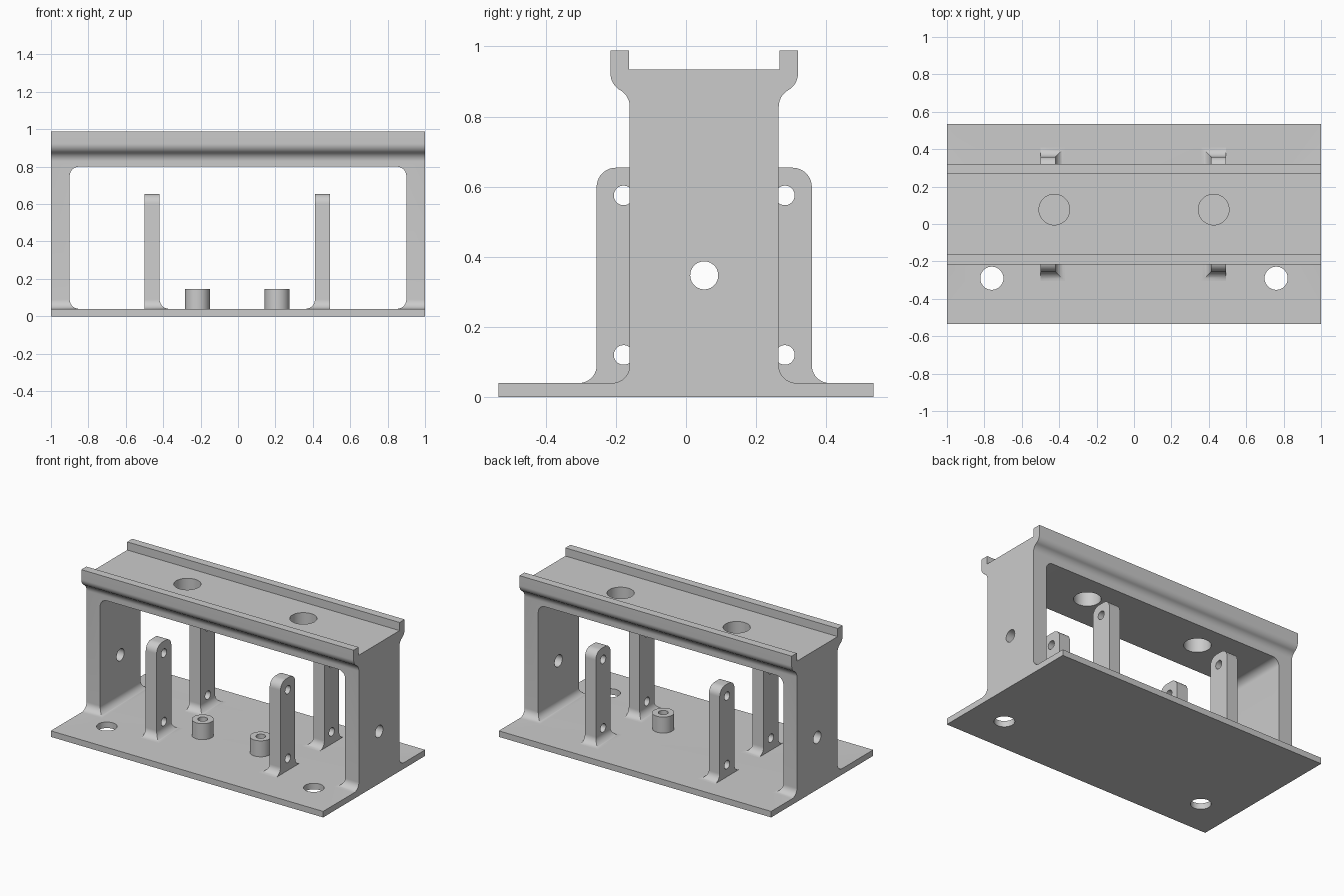
import bpy, bmesh
from math import sin, cos, radians, pi

if "Cube" in bpy.data.objects:
    bpy.data.objects.remove(bpy.data.objects["Cube"])

grey = bpy.data.materials.new("plain grey")
grey.use_nodes = True
grey.diffuse_color = (0.6, 0.6, 0.6, 1)
grey.node_tree.nodes["Principled BSDF"].inputs["Base Color"].default_value = (0.6, 0.6, 0.6, 1)

MID_Y, MID_X = 0.052, -0.004    # centre lines of the frame and of the small parts
PLATE = 0.04                    # base plate thickness


def arc(cx, cy, r, a0, a1, n=10):
    """Points along a circular arc, angles in degrees."""
    angles = [radians(a0 + (a1 - a0) * i / n) for i in range(n + 1)]
    return [(cx + r * cos(a), cy + r * sin(a)) for a in angles]


def circle(cx, cy, r, n=40):
    return arc(cx, cy, r, 0, 360, n)[:-1]


def prism(name, points, axis, lo, hi):
    """Extrude a closed 2D outline along an axis."""
    place = {"x": lambda a, b, t: (t, a, b),
             "y": lambda a, b, t: (a, t, b),
             "z": lambda a, b, t: (a, b, t)}[axis]
    bm = bmesh.new()
    face = bm.faces.new([bm.verts.new(place(a, b, lo)) for a, b in points])
    out = bmesh.ops.extrude_face_region(bm, geom=[face])
    moved = [v for v in out["geom"] if isinstance(v, bmesh.types.BMVert)]
    bmesh.ops.translate(bm, verts=moved, vec=place(0, 0, hi - lo))
    bmesh.ops.recalc_face_normals(bm, faces=bm.faces)
    mesh = bpy.data.meshes.new(name)
    bm.to_mesh(mesh)
    bm.free()
    mesh.materials.append(grey)
    obj = bpy.data.objects.new(name, mesh)
    bpy.context.collection.objects.link(obj)
    return obj


def activate(obj):
    bpy.ops.object.select_all(action="DESELECT")
    obj.select_set(True)
    bpy.context.view_layer.objects.active = obj


def combine(obj, tool, operation="DIFFERENCE"):
    """Apply a boolean and discard the tool."""
    mod = obj.modifiers.new("cut", "BOOLEAN")
    mod.operation, mod.object, mod.solver = operation, tool, "EXACT"
    activate(obj)
    bpy.ops.object.modifier_apply(modifier=mod.name)
    bpy.data.objects.remove(tool)


def smooth(obj):
    activate(obj)
    bpy.ops.object.shade_smooth_by_angle(angle=radians(30))


# Frame: base plate, side walls and railed top as one extruded outline
half = arc(0.2625, PLATE + 0.05, 0.05, 270, 180)        # foot fillet
half += arc(0.2675, 0.828, 0.055, 180, 120)             # flare under the rail
half += arc(0.2125, 0.923, 0.055, -60, 0)
half += [(0.2675, 0.988), (0.2145, 0.988), (0.2145, 0.934)]
right = [(0.535, 0), (0.535, PLATE)] + [(MID_Y + u, z) for u, z in half]
left = [(-0.535, 0), (-0.535, PLATE)] + [(MID_Y - u, z) for u, z in half]
frame = prism("frame", right + left[::-1], "x", -1, 1)

# Window through the frame with rounded corners
w, r, top = 0.9, 0.05, 0.8
window = (arc(w - r, PLATE + r, r, -90, 0) + arc(w - r, top - r, r, 0, 90)
          + arc(r - w, top - r, r, 90, 180) + arc(r - w, PLATE + r, r, 180, 270))
combine(frame, prism("window_cutter", window, "y", -0.35, 0.45))

# Holes in the side walls, the top and the base plate
combine(frame, prism("wall_hole_cutter", circle(MID_Y, 0.347, 0.04), "x", -1.1, 1.1))
for side in (-1, 1):
    combine(frame, prism("top_hole_cutter", circle(side * 0.426, 0.077, 0.082), "z", 0.7, 1.1))
    combine(frame, prism("base_hole_cutter", circle(side * 0.76, -0.29, 0.062), "z", -0.1, 0.2))
smooth(frame)


def post(name, side, cy):
    """Upright lug with fillets on three sides of its foot and two cross holes."""
    hw, top, f, low = 0.077, 0.654, 0.05, 0.03
    edge = arc(hw + f, PLATE + f, f, 270, 180) + arc(hw - 0.055, top - 0.055, 0.055, 0, 90)
    edge = [(hw + f, low)] + edge
    outline = [(cy + u, z) for u, z in edge] + [(cy - u, z) for u, z in reversed(edge)]
    inner, outer = 0.415, 0.495
    face = [(outer, low - 0.02), (outer, 0.8), (inner, 0.8)]
    face += arc(inner - f, PLATE + f, f, 0, -90) + [(inner - f, low - 0.02)]
    face = [(MID_X + side * x, z) for x, z in face]
    xs = sorted((MID_X + side * 0.3, MID_X + side * 0.6))
    obj = prism(name, outline, "x", *xs)
    combine(obj, prism("post_shape", face, "y", cy - 0.3, cy + 0.3), "INTERSECT")
    for z in (0.12, 0.575):
        combine(obj, prism("post_hole_cutter", circle(cy, z, 0.028, 32), "x", *xs))
    smooth(obj)


for side, x_name in ((-1, "right"), (1, "left")):
    post("front_post_" + x_name, side, MID_Y - 0.23)
    post("back_post_" + x_name, side, MID_Y + 0.23)
    # Round boss with a blind hole
    bx, by = MID_X + side * 0.213, -0.06
    boss = prism("boss_" + x_name, circle(bx, by, 0.066), "z", 0.03, 0.146)
    combine(boss, prism("boss_hole_cutter", circle(bx, by, 0.03, 32), "z", PLATE + 0.001, 0.3))
    smooth(boss)
